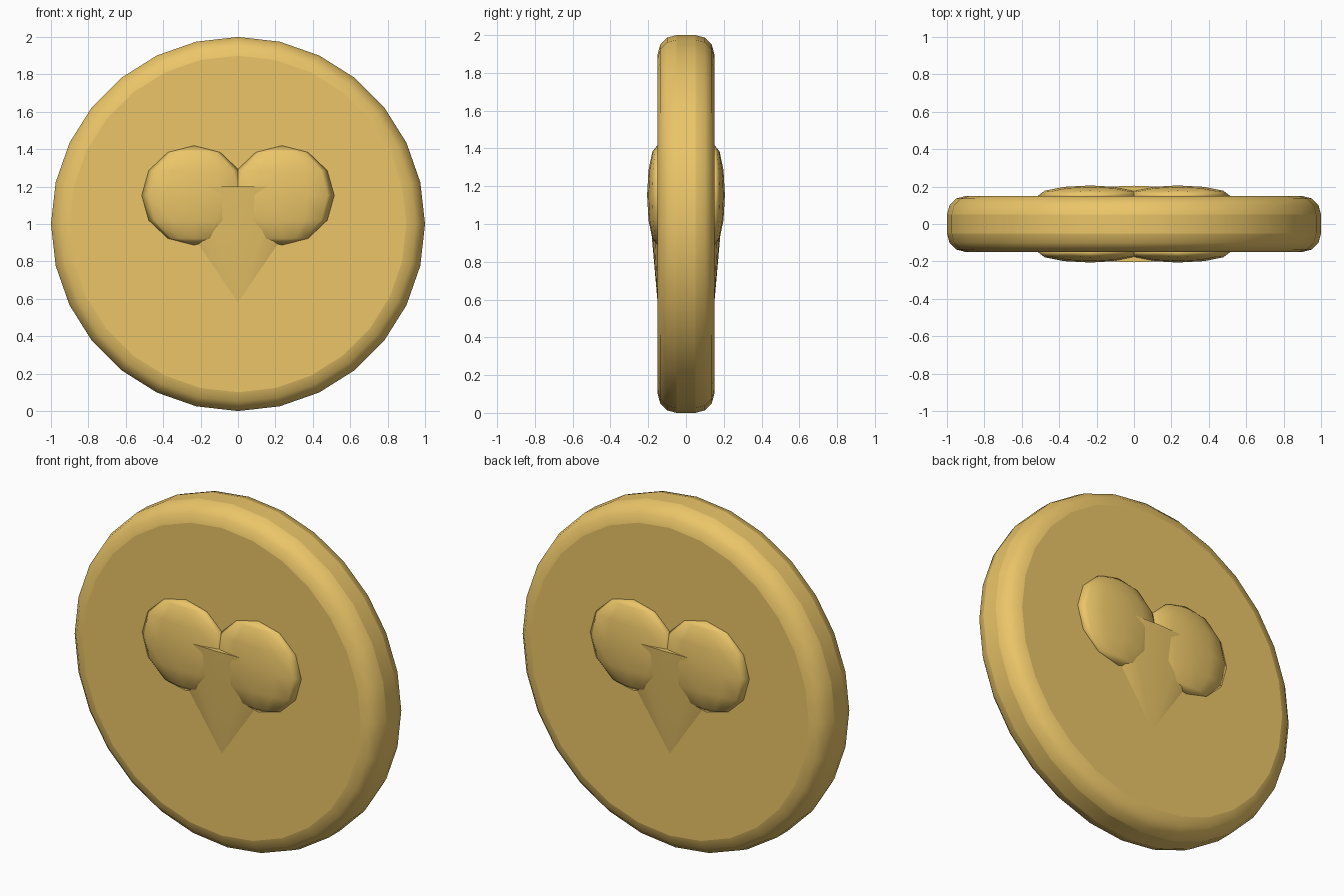
import bpy, math

if "Cube" in bpy.data.objects:
    bpy.data.objects.remove(bpy.data.objects["Cube"])

gold = bpy.data.materials.new("gold")
gold.diffuse_color = (0.83, 0.56, 0.14, 1)
gold.use_nodes = True
gold.node_tree.nodes["Principled BSDF"].inputs["Base Color"].default_value = gold.diffuse_color


def finish(name, scale=(1, 1, 1), angle=60):
    ob = bpy.context.object
    ob.name = name
    ob.scale = scale
    bpy.ops.object.transform_apply(location=False, rotation=True, scale=True)
    ob.data.materials.append(gold)
    bpy.ops.object.shade_smooth_by_angle(angle=math.radians(angle))
    return ob


# Coin body: 28-sided disc with a rounded rim
bpy.ops.mesh.primitive_cylinder_add(vertices=28, radius=1, depth=0.3,
                                    location=(0, 0, 1), rotation=(math.pi / 2, 0, 0))
coin = finish("coin_body", angle=30)
bevel = coin.modifiers.new("rim", 'BEVEL')
bevel.width = 0.1
bevel.segments = 3
bevel.limit_method = 'ANGLE'
bevel.angle_limit = math.radians(40)
bpy.ops.object.modifier_apply(modifier=bevel.name)
bpy.ops.object.shade_smooth_by_angle(angle=math.radians(40))

# Raised heart on both faces: two flattened lobes and a point
for side, y in (("front", -0.15), ("back", 0.15)):
    for hand, x in (("left", -0.235), ("right", 0.235)):
        bpy.ops.mesh.primitive_uv_sphere_add(segments=12, ring_count=6, radius=0.28,
                                             location=(x, y, 1.153))
        finish(f"{side}_heart_lobe_{hand}", (1, 0.2, 0.95), 180)
    bpy.ops.mesh.primitive_cone_add(vertices=12, radius1=0.42, radius2=0, depth=0.62,
                                    location=(0, y, 0.89), rotation=(math.pi, 0, 0))
    finish(f"{side}_heart_point", (1, 0.13, 1), 80)
